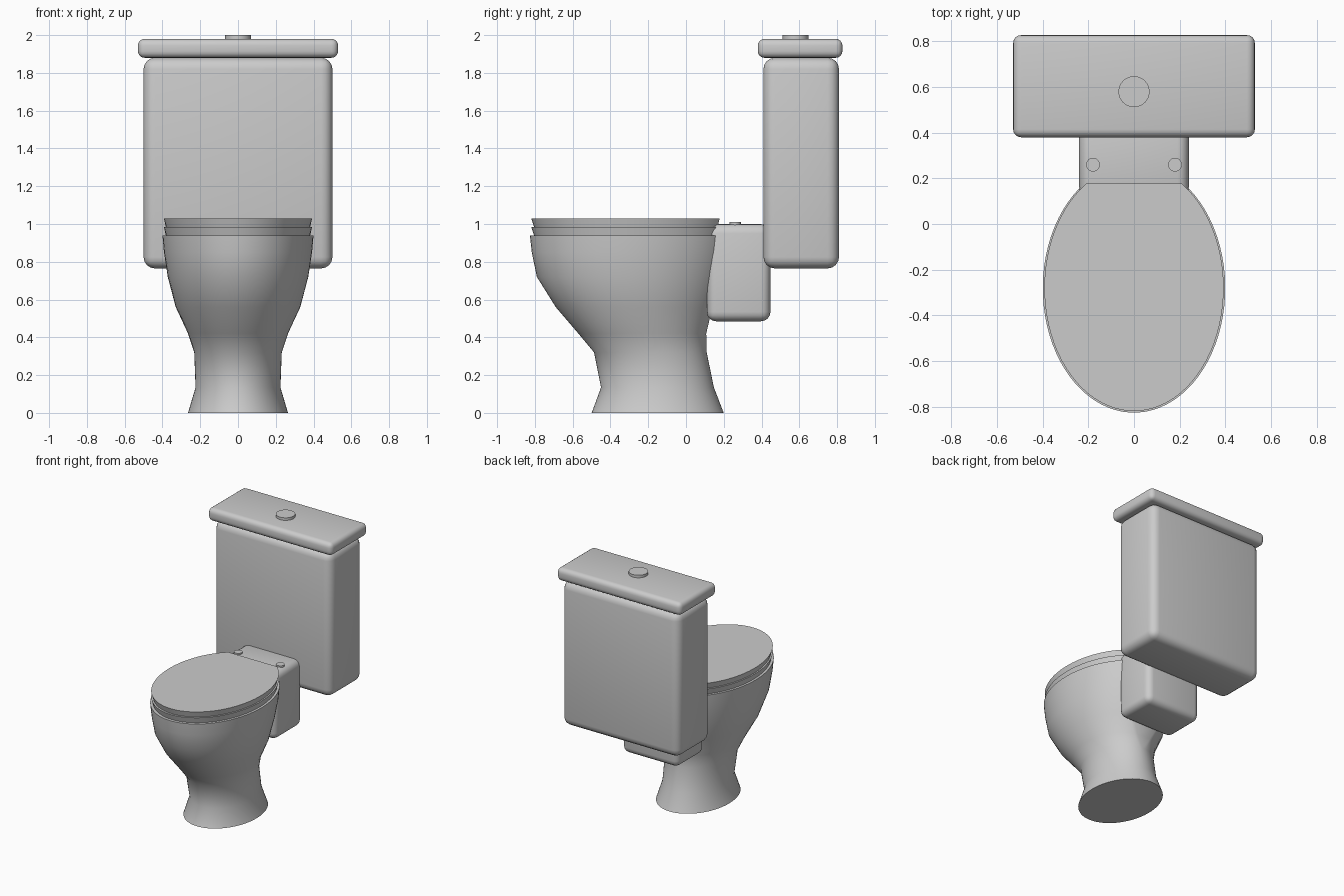
import bpy, bmesh, math

if "Cube" in bpy.data.objects:
    bpy.data.objects.remove(bpy.data.objects["Cube"])

N = 64


def finish(name, bm, angle=40):
    bmesh.ops.recalc_face_normals(bm, faces=bm.faces)
    mesh = bpy.data.meshes.new(name)
    bm.to_mesh(mesh)
    bm.free()
    ob = bpy.data.objects.new(name, mesh)
    bpy.context.collection.objects.link(ob)
    bpy.ops.object.select_all(action='DESELECT')
    bpy.context.view_layer.objects.active = ob
    ob.select_set(True)
    bpy.ops.object.shade_smooth_by_angle(angle=math.radians(angle))
    return ob


def rounded_box(name, lo, hi, radius):
    bm = bmesh.new()
    bmesh.ops.create_cube(bm, size=1)
    for v in bm.verts:
        v.co = [(a + b) / 2 + c * (b - a) for a, b, c in zip(lo, hi, v.co)]
    bmesh.ops.bevel(bm, geom=bm.edges[:], offset=radius, segments=4,
                    profile=0.5, affect='EDGES')
    return finish(name, bm)


def loft(name, rings):
    """Stack of ellipses (z, half width, front y, rear y) cut flat at the back."""
    bm = bmesh.new()
    loops = []
    for z, rx, front, rear, cut in rings:
        cy, ry = (front + rear) / 2, (rear - front) / 2
        # spread points along the arc that remains after the flat cut
        a0 = math.asin(min(1, (cut - cy) / ry))
        half = math.pi / 2 - a0
        loop = []
        for i in range(N):
            t = math.pi / 2 + half + (2 * math.pi - 2 * half) * (i + 0.5 * (half == 0)) / (N - (half > 0))
            loop.append(bm.verts.new((rx * math.cos(t), cy + ry * math.sin(t), z)))
        loops.append(loop)
    for a, b in zip(loops, loops[1:]):
        for i in range(N):
            j = (i + 1) % N
            bm.faces.new((a[i], a[j], b[j], b[i]))
    bm.faces.new(loops[0][::-1])
    bm.faces.new(loops[-1])
    return finish(name, bm)


def disc(name, x, y, z0, z1, r):
    bm = bmesh.new()
    bmesh.ops.create_cone(bm, cap_ends=True, segments=32, radius1=r, radius2=r, depth=z1 - z0)
    bmesh.ops.translate(bm, verts=bm.verts, vec=(x, y, (z0 + z1) / 2))
    return finish(name, bm)


# Pedestal and bowl
loft("bowl", [
    (0.00, 0.265, -0.50, 0.20, 1),
    (0.135, 0.225, -0.45, 0.148, 1),
    (0.32, 0.232, -0.487, 0.11, 1),
    (0.42, 0.265, -0.57, 0.115, 0.107),
    (0.56, 0.33, -0.69, 0.175, 0.14),
    (0.72, 0.372, -0.79, 0.225, 0.16),
    (0.85, 0.392, -0.817, 0.255, 0.172),
    (0.94, 0.40, -0.827, 0.265, 0.178),
])

# Seat ring and closed lid, each flaring slightly upward
for name, z in (("seat", 0.94), ("seat_lid", 0.985)):
    loft(name, [(z, 0.382, -0.805, 0.245, 0.167),
                (z + 0.045, 0.393, -0.82, 0.26, 0.178)])

# Block joining bowl to tank, with hinge caps
rounded_box("rear_block", (-0.24, 0.11, 0.485), (0.24, 0.447, 1.0), 0.05)
for side, x in (("left", -0.18), ("right", 0.18)):
    disc("hinge_" + side, x, 0.26, 0.97, 1.01, 0.03)

# Tank, tank lid and flush button
rounded_box("tank", (-0.50, 0.41, 0.765), (0.50, 0.81, 1.88), 0.06)
rounded_box("tank_lid", (-0.53, 0.38, 1.88), (0.53, 0.828, 1.98), 0.035)
disc("flush_button", 0, 0.58, 1.97, 2.0, 0.068)
